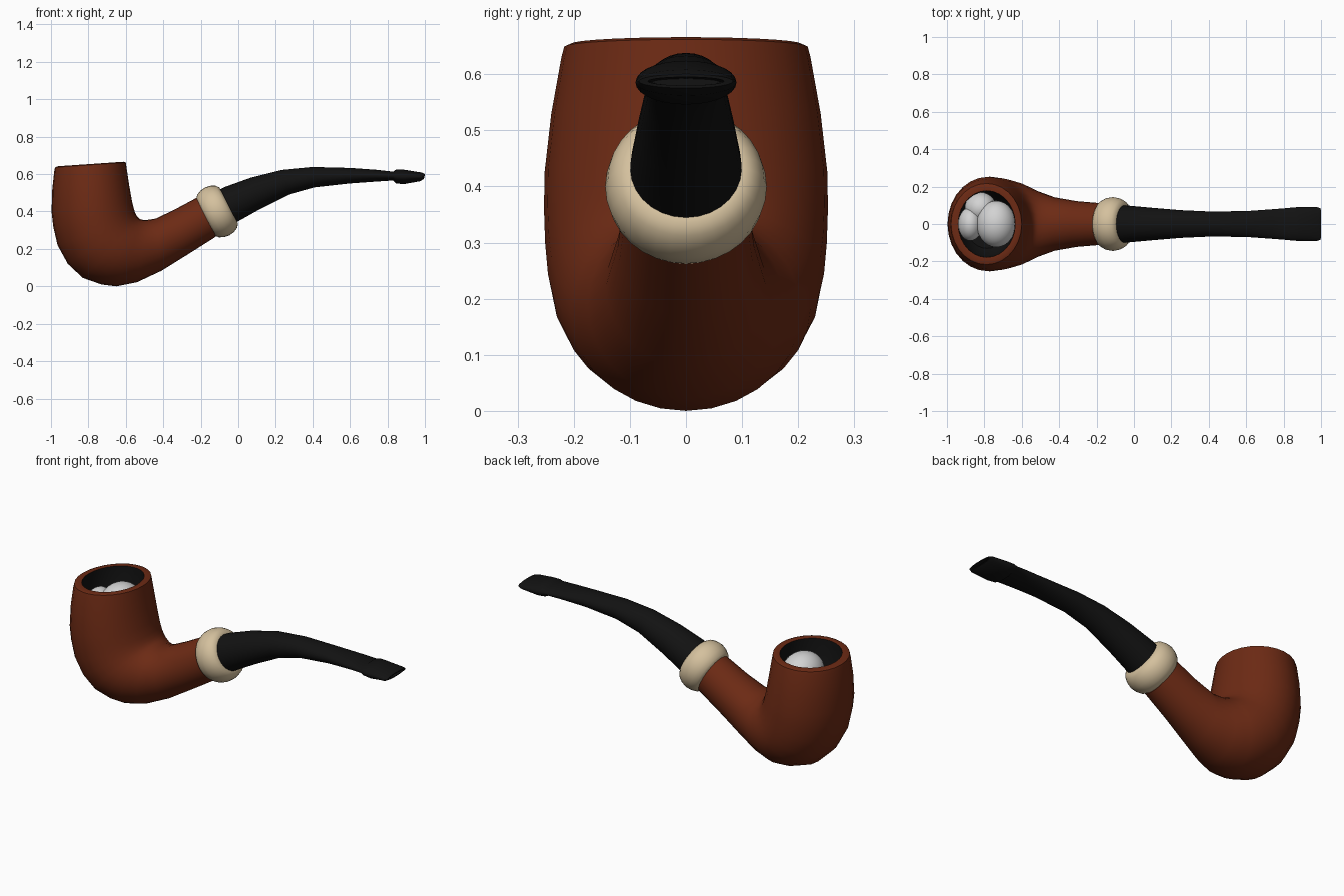
import bpy, bmesh
from math import sin, cos, pi, radians
from mathutils import Vector

if "Cube" in bpy.data.objects:
    bpy.data.objects.remove(bpy.data.objects["Cube"], do_unlink=True)


def material(name, r, g, b):
    m = bpy.data.materials.new(name)
    m.use_nodes = True
    m.diffuse_color = (r, g, b, 1)
    node = m.node_tree.nodes["Principled BSDF"]
    node.inputs["Base Color"].default_value = (r, g, b, 1)
    node.inputs["Roughness"].default_value = 0.6
    return m


wood = material("red brown wood", .15, .023, .007)
black = material("black", .006, .006, .006)
cream = material("cream", .66, .53, .34)
smoke = material("pale grey", .65, .65, .65)


def smooth(ob, angle):
    bpy.ops.object.select_all(action='DESELECT')
    ob.select_set(True)
    bpy.context.view_layer.objects.active = ob
    bpy.ops.object.shade_smooth_by_angle(angle=radians(angle))


def loft(name, rings, mats, inner=0, sides=28, angle=45):
    """Skin ellipses given as (outer x, z, inner x, z, half width);
    the first `inner` bands take the second material."""
    bm = bmesh.new()
    loops = []
    for ax, az, bx, bz, w in rings:
        a, b = Vector((ax, 0, az)), Vector((bx, 0, bz))
        c, r = (a + b) / 2, (a - b) / 2
        loops.append([bm.verts.new(c + r * cos(t) + Vector((0, w * sin(t), 0)))
                      for t in (2 * pi * i / sides for i in range(sides))])
    first = bm.faces.new(loops[0])
    first.material_index = 1 if inner else 0
    bm.faces.new(loops[-1])
    for k, (lo, hi) in enumerate(zip(loops, loops[1:])):
        for i in range(sides):
            j = (i + 1) % sides
            f = bm.faces.new((lo[i], lo[j], hi[j], hi[i]))
            f.material_index = 1 if k < inner else 0
    bmesh.ops.recalc_face_normals(bm, faces=bm.faces)
    me = bpy.data.meshes.new(name)
    bm.to_mesh(me)
    bm.free()
    for m in mats:
        me.materials.append(m)
    ob = bpy.data.objects.new(name, me)
    bpy.context.collection.objects.link(ob)
    smooth(ob, angle)
    return ob


# Bowl and shank: from the chamber floor, over the rim, round the bend
loft("bowl_and_shank", [
    (-.90, .36, -.67, .37, .13),
    (-.94, .42, -.64, .43, .17),
    (-.94, .642, -.635, .662, .178),
    (-.963, .642, -.612, .666, .205),
    (-.978, .636, -.6, .662, .217),
    (-.982, .62, -.597, .64, .222),
    (-.993, .52, -.582, .54, .24),
    (-.997, .40, -.566, .45, .252),
    (-.988, .32, -.553, .40, .253),
    (-.965, .22, -.543, .378, .251),
    (-.91, .12, -.535, .368, .246),
    (-.83, .045, -.526, .36, .236),
    (-.73, .01, -.517, .357, .222),
    (-.65, 0, -.508, .355, .205),
    (-.54, .022, -.485, .355, .175),
    (-.41, .083, -.44, .362, .143),
    (-.27, .17, -.34, .41, .122),
    (-.12, .265, -.2, .485, .11),
], [wood, black], inner=2)

# Ferrule: a barrel round the tilted shank axis
axis = Vector((cos(radians(27)), 0, sin(radians(27))))
up = Vector((-axis.z, 0, axis.x))
centre = Vector((-.113, 0, .4))
barrel = []
for d, r in ((-.07, .095), (-.07, .108), (-.055, .127), (-.03, .139), (0, .144),
             (.03, .139), (.055, .127), (.07, .108), (.07, .095)):
    a, b = centre + axis * d - up * r, centre + axis * d + up * r
    barrel.append((a.x, a.z, b.x, b.z, r))
loft("ferrule", barrel, [cream], sides=32)

# Stem: curved taper, flattened bit with a raised lip and a sunk slot
loft("stem", [
    (-.04, .325, -.12, .505, .1),
    (0, .348, -.075, .53, .099),
    (.12, .415, .07, .582, .087),
    (.27, .49, .23, .622, .074),
    (.41, .529, .4, .638, .067),
    (.6, .55, .6, .633, .069),
    (.74, .56, .74, .623, .079),
    (.83, .566, .83, .613, .086),
    (.845, .551, .845, .624, .089),
    (.885, .546, .885, .624, .09),
    (.975, .562, .985, .608, .09),
    (.995, .575, 1, .6, .084),
    (.995, .58, 1, .595, .068),
    (.96, .58, .96, .592, .06),
], [black])

# Smoke puffs resting in the chamber
for name, place, size in (
        ("large_puff", (-.737, 0, .535), (.105, .125, .105)),
        ("small_puff", (-.875, 0, .49), (.065, .09, .09)),
        ("back_puff", (-.82, .085, .475), (.085, .085, .095))):
    bpy.ops.mesh.primitive_uv_sphere_add(segments=28, ring_count=16, location=place)
    puff = bpy.context.object
    puff.name = name
    puff.scale = size
    puff.data.materials.append(smoke)
    smooth(puff, 60)
